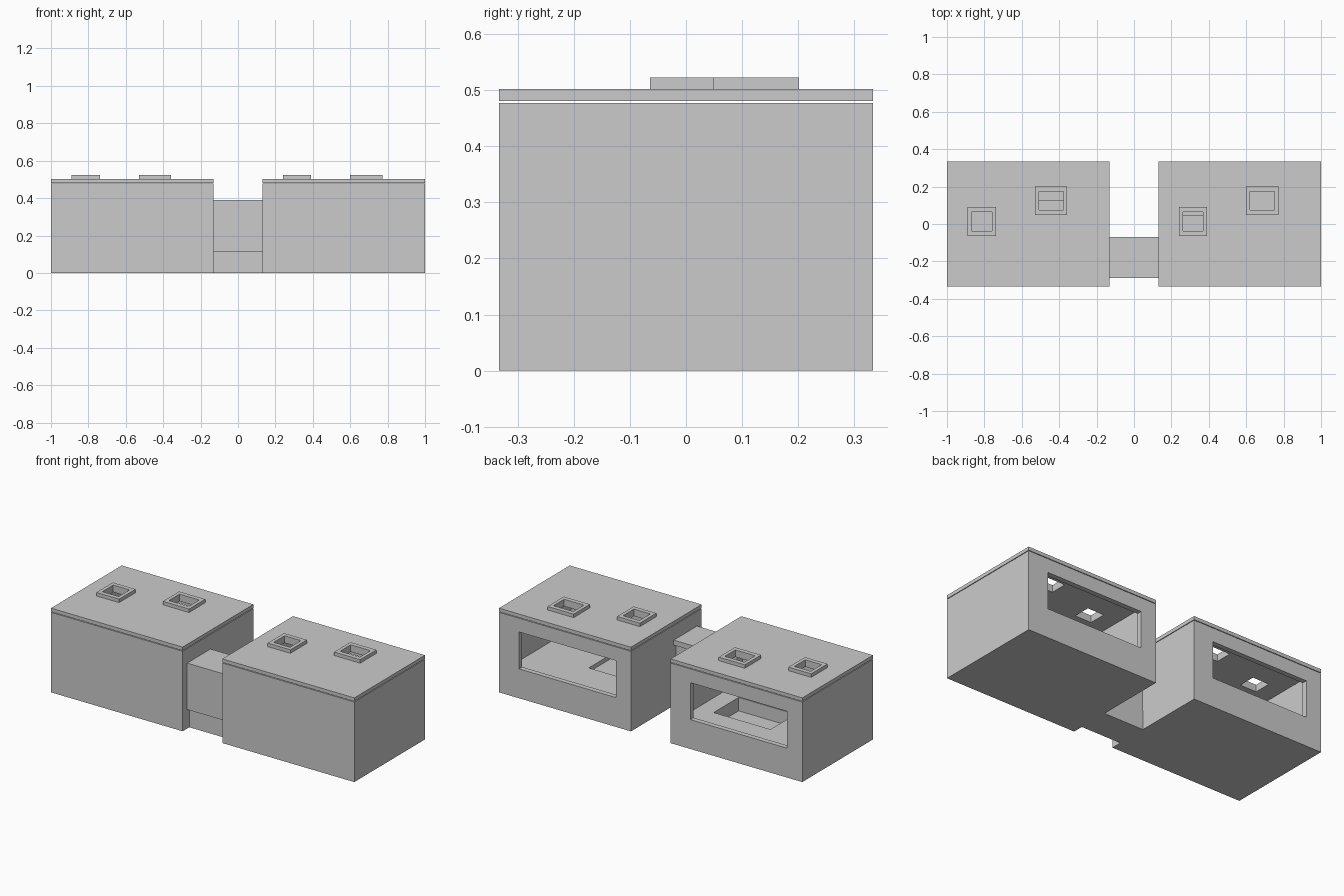
import bpy
import bmesh
from mathutils import Vector

if "Cube" in bpy.data.objects:
    bpy.data.objects.remove(bpy.data.objects["Cube"])


def box(name, x, y, z):
    """Axis aligned box from three (min, max) ranges."""
    me = bpy.data.meshes.new(name)
    bm = bmesh.new()
    bmesh.ops.create_cube(bm, size=1)
    for v in bm.verts:
        v.co = Vector([r[0] if c < 0 else r[1] for c, r in zip(v.co, (x, y, z))])
    bm.to_mesh(me)
    bm.free()
    ob = bpy.data.objects.new(name, me)
    bpy.context.scene.collection.objects.link(ob)
    return ob


def cut(target, *cutters):
    """Subtract each (x, y, z) range box from target and bake the result."""
    for ranges in cutters:
        tool = box("cutter", *ranges)
        tool.hide_render = True
        mod = target.modifiers.new("cut", 'BOOLEAN')
        mod.operation = 'DIFFERENCE'
        mod.solver = 'EXACT'
        mod.object = tool
        bpy.context.view_layer.objects.active = target
        bpy.ops.object.modifier_apply(modifier=mod.name)
        bpy.data.objects.remove(tool)


Y = 0.333        # half depth
WALL = 0.03
FLOOR = 0.14
ROOF = (0.481, 0.502)


def pavilion(side, x, window, door_x, pit, skylights):
    # walls and raised floor, with back window, link doorway and floor recess
    body = box(side + "_walls", x, (-Y, Y), (0, 0.477))
    cut(body,
        ((x[0] + WALL, x[1] - WALL), (-Y + WALL, Y - WALL), (FLOOR, 0.6)),
        (window, (Y - 0.1, Y + 0.1), (0.175, 0.395)),
        (door_x, (-0.25, -0.11), (FLOOR + 0.005, 0.355)),
        pit)
    # flat roof with raised skylight curbs
    roof = box(side + "_roof", x, (-Y, Y), ROOF)
    for i, (cx, cy, size, hole) in enumerate(skylights):
        def span(c, s):
            return (c - s / 2, c + s / 2)
        opening = (span(cx, hole[0]), span(cy, hole[1]), (0.45, 0.6))
        cut(roof, opening)
        curb = box(f"{side}_skylight_curb_{i + 1}", span(cx, size[0]),
                   span(cy, size[1]), (ROOF[1], 0.523))
        cut(curb, opening)


small = ((0.15, 0.155), (0.108, 0.103))
large = ((0.172, 0.153), (0.13, 0.1))

pavilion("left", (-1, -0.132), (-0.90, -0.262), (-0.2, -0.1),
         ((-0.645, -0.27), (-0.11, 0.125), (0.06, 0.2)),
         [(-0.814, 0.013, *small), (-0.443, 0.125, *large)])
pavilion("right", (0.13, 1), (0.23, 0.868), (0.1, 0.2),
         ((0.2, 0.61), (-0.18, 0.045), (0.115, 0.2)),
         [(0.316, 0.013, *small), (0.686, 0.125, *large)])

# connecting passage: base, front and back walls, overhanging roof
LX = (-0.132, 0.13)
box("link_base", LX, (-0.27, -0.085), (0, 0.113))
box("link_floor", LX, (-0.27, -0.09), (0.113, FLOOR))
box("link_front_wall", LX, (-0.29, -0.265), (0.113, 0.36))
box("link_back_wall", LX, (-0.115, -0.09), (FLOOR, 0.36))
box("link_roof", LX, (-0.29, -0.07), (0.36, 0.39))
